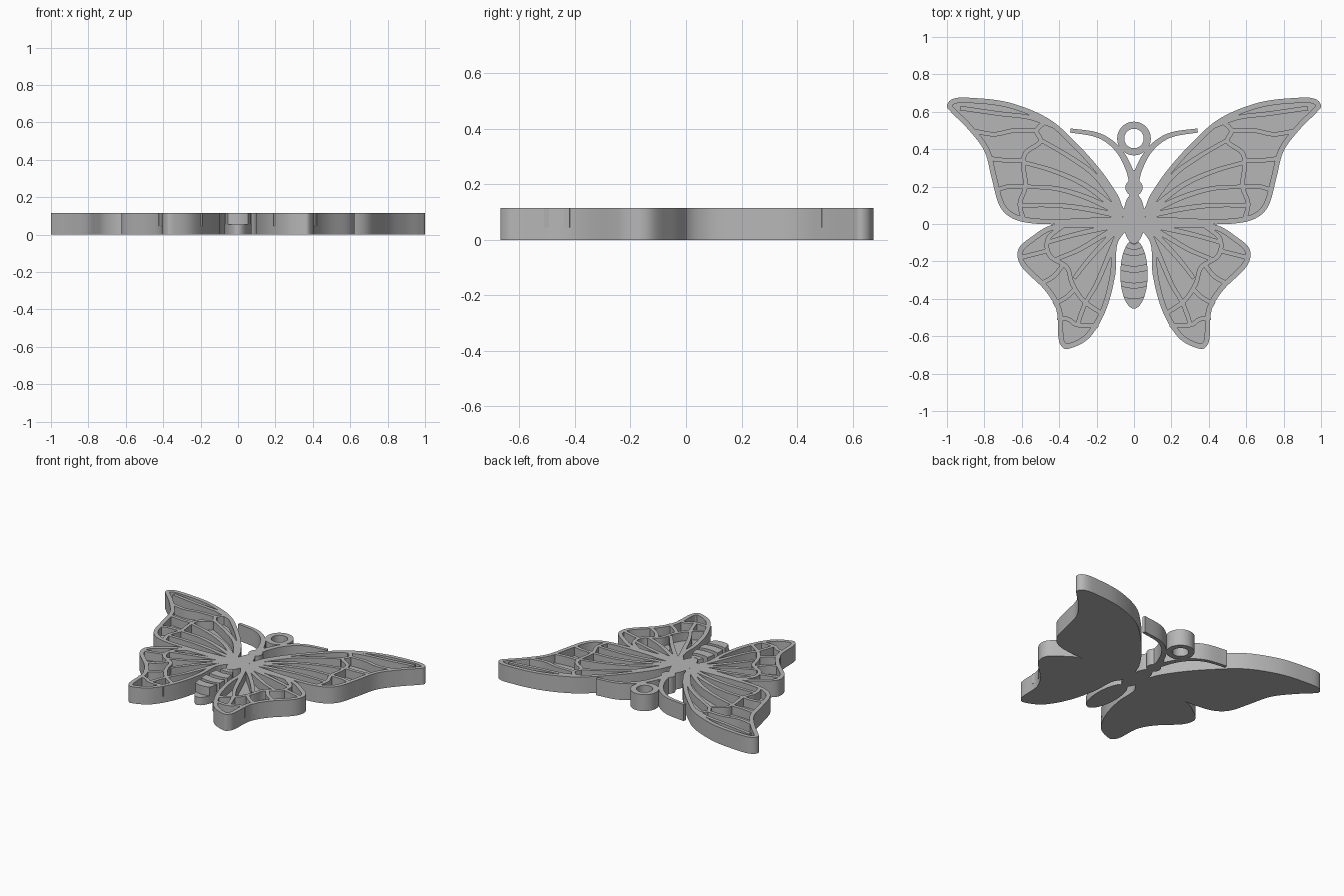
import bpy
import bmesh
import math
from mathutils import Vector

HEIGHT = 0.115   # full thickness
FLOOR = 0.055    # height of the recessed floors
RIM = 0.028      # width of the raised wing border

cube = bpy.data.objects.get("Cube")
if cube:
    bpy.data.objects.remove(cube, do_unlink=True)

grey = bpy.data.materials.new("plain_grey")
grey.use_nodes = True
grey.diffuse_color = (0.47, 0.47, 0.47, 1)
grey.node_tree.nodes["Principled BSDF"].inputs["Base Color"].default_value = grey.diffuse_color


def smooth_path(points, steps=6):
    """Open Catmull-Rom curve through a few points."""
    pts = [Vector(p) for p in points]
    pts = [2 * pts[0] - pts[1]] + pts + [2 * pts[-1] - pts[-2]]
    path = []
    for a, b, c, d in zip(pts, pts[1:], pts[2:], pts[3:]):
        for i in range(steps):
            t = i / steps
            path.append(0.5 * (2 * b + (c - a) * t + (2 * a - 5 * b + 4 * c - d) * t ** 2
                               + (3 * b - a - 3 * c + d) * t ** 3))
    return path + [pts[-2]]


def strip(points, start, end):
    """Outline of a curved band whose width goes from start to end."""
    path = smooth_path(points)
    left, right = [], []
    for i, p in enumerate(path):
        along = path[min(i + 1, len(path) - 1)] - path[max(i - 1, 0)]
        side = Vector((-along.y, along.x)).normalized()
        f = i / (len(path) - 1)
        half = (start + (end - start) * f) / 2
        left.append(p + side * half)
        right.append(p - side * half)
    return left + right[::-1]


def ellipse(y, rx, ry, count=48):
    turn = [math.tau * i / count for i in range(count)]
    return [Vector((rx * math.cos(a), y + ry * math.sin(a))) for a in turn]


def prism(bm, outline, low, high):
    """Upright prism on an outline; returns its top face."""
    area = sum(a.x * b.y - b.x * a.y for a, b in zip(outline, outline[1:] + outline[:1]))
    if area < 0:
        outline = outline[::-1]
    bottom = [bm.verts.new((p.x, p.y, low)) for p in outline]
    top = [bm.verts.new((p.x, p.y, high)) for p in outline]
    bm.faces.new(bottom[::-1])
    n = len(outline)
    for i in range(n):
        j = (i + 1) % n
        bm.faces.new((bottom[i], bottom[j], top[j], top[i]))
    return bm.faces.new(top)


def finish(name, bm, mirrored=False):
    mesh = bpy.data.meshes.new(name)
    bm.normal_update()
    bm.to_mesh(mesh)
    bm.free()
    mesh.materials.append(grey)
    obj = bpy.data.objects.new(name, mesh)
    bpy.context.collection.objects.link(obj)
    bpy.ops.object.select_all(action="DESELECT")
    obj.select_set(True)
    bpy.context.view_layer.objects.active = obj
    bpy.ops.object.shade_smooth_by_angle(angle=math.radians(35))
    if mirrored:
        mod = obj.modifiers.new("other_side", "MIRROR")
        mod.use_mirror_merge = False
    return obj


def wing(name, outline, radial, cross):
    """Plate with a raised border and raised veins over a sunken floor."""
    bm = bmesh.new()
    top = prism(bm, smooth_path(outline), 0, HEIGHT)
    bm.normal_update()
    bmesh.ops.inset_region(bm, faces=[top], thickness=RIM, use_even_offset=True)
    rim_inner = bmesh.ops.extrude_discrete_faces(bm, faces=[top])["faces"]
    floor = rim_inner[0]
    bmesh.ops.translate(bm, verts=floor.verts, vec=(0, 0, FLOOR - HEIGHT))
    finish(name, bm, True)

    bm = bmesh.new()
    for path in radial:
        prism(bm, strip(path, 0.03, 0.022), FLOOR - 0.01, HEIGHT)
    for path in cross:
        prism(bm, strip(path, 0.024, 0.024), FLOOR - 0.01, HEIGHT)
    finish(name + "_veins", bm, True)


# Front wings
wing("front_wing",
     [(.03, .07), (.06, .09), (.09, .16), (.18, .29), (.31, .435), (.46, .565), (.67, .65),
      (.88, .675), (.97, .668), (1, .63), (.97, .59), (.89, .51), (.8, .39), (.76, .24),
      (.72, .1), (.65, .03), (.53, .002), (.34, 0), (.15, .01), (.03, .01)],
     [[(.06, .06), (.2, .25), (.33, .35), (.5, .45)],
      [(.06, .05), (.25, .2), (.42, .28), (.59, .33)],
      [(.06, .05), (.25, .14), (.42, .19), (.59, .2)],
      [(.06, .04), (.25, .08), (.42, .1), (.6, .1)]],
     [[(.46, .56), (.52, .5), (.5, .44), (.58, .38), (.59, .3), (.58, .2), (.61, .11), (.59, .02)],
      [(.42, .52), (.56, .57), (.72, .59), (.93, .62)],
      [(.52, .5), (.64, .5), (.75, .48), (.87, .5)],
      [(.59, .34), (.68, .34), (.77, .35)],
      [(.59, .2), (.67, .2), (.74, .18)]])

# Rear wings
wing("rear_wing",
     [(.03, .03), (.18, .01), (.42, 0), (.55, -.07), (.62, -.14), (.6, -.23), (.48, -.35),
      (.415, -.46), (.405, -.6), (.39, -.65), (.35, -.667), (.24, -.61), (.15, -.46),
      (.1, -.27), (.09, -.11), (.03, -.02)],
     [[(.06, 0), (.2, -.03), (.33, -.06), (.47, -.1)],
      [(.06, 0), (.18, -.07), (.3, -.14), (.42, -.19)],
      [(.06, 0), (.16, -.1), (.25, -.2), (.32, -.29)],
      [(.07, -.02), (.14, -.18), (.2, -.32), (.26, -.42)]],
     [[(.38, -.01), (.46, -.08), (.45, -.17), (.36, -.23), (.33, -.32), (.27, -.41), (.17, -.48)],
      [(.45, -.14), (.53, -.16), (.61, -.18)],
      [(.38, -.22), (.43, -.28), (.5, -.32)],
      [(.31, -.34), (.36, -.39), (.43, -.43)],
      [(.26, -.42), (.29, -.5), (.3, -.54)],
      [(.41, -.5), (.35, -.51), (.3, -.54), (.19, -.54)]])

# Thorax, head and crown
for name, y, rx, ry in (("thorax", .03, .058, .135), ("head", .195, .046, .045),
                        ("crown", .25, .03, .04)):
    bm = bmesh.new()
    prism(bm, ellipse(y, rx, ry), 0, HEIGHT)
    finish(name, bm)

# Abdomen: low body with raised bands following its oval
MID, WIDE, LONG = -.268, .073, .184
bm = bmesh.new()
prism(bm, ellipse(MID, WIDE, LONG), 0, FLOOR)
finish("abdomen", bm)


def band_edge(y, bulge):
    """Bowed line across the abdomen, ending on the oval."""
    half = WIDE * math.sqrt(max(0, 1 - ((y - MID) / LONG) ** 2))
    return [Vector((half * k / 6, y - bulge * (1 - (k / 6) ** 2))) for k in range(-6, 7)]


bm = bmesh.new()
for high, low in ((-.095, -.125), (-.155, -.215), (-.245, -.305), (-.33, -.39)):
    upper, lower = band_edge(high, .012), band_edge(low, .012)
    sides = [band_edge(high + (low - high) * f, 0) for f in (.25, .5, .75)]
    right = [s[-1] for s in sides]
    left = [s[0] for s in sides]
    prism(bm, upper + right + lower[::-1] + left[::-1], FLOOR - .01, HEIGHT)
finish("abdomen_bands", bm)

# Antennae
bm = bmesh.new()
prism(bm, strip([(.005, .22), (.025, .29), (.068, .375), (.13, .44), (.21, .48), (.34, .5)],
                .04, .022), 0, HEIGHT)
finish("antenna", bm, True)

# Hanging ring
bm = bmesh.new()
loops = [[bm.verts.new((p.x, p.y, z)) for p in ellipse(.457, r, r)]
         for r, z in ((.09, 0), (.09, HEIGHT), (.052, HEIGHT), (.052, 0))]
for lower, upper in zip(loops, loops[1:] + loops[:1]):
    for i in range(len(lower)):
        j = (i + 1) % len(lower)
        bm.faces.new((lower[i], lower[j], upper[j], upper[i]))
finish("hanging_ring", bm)
